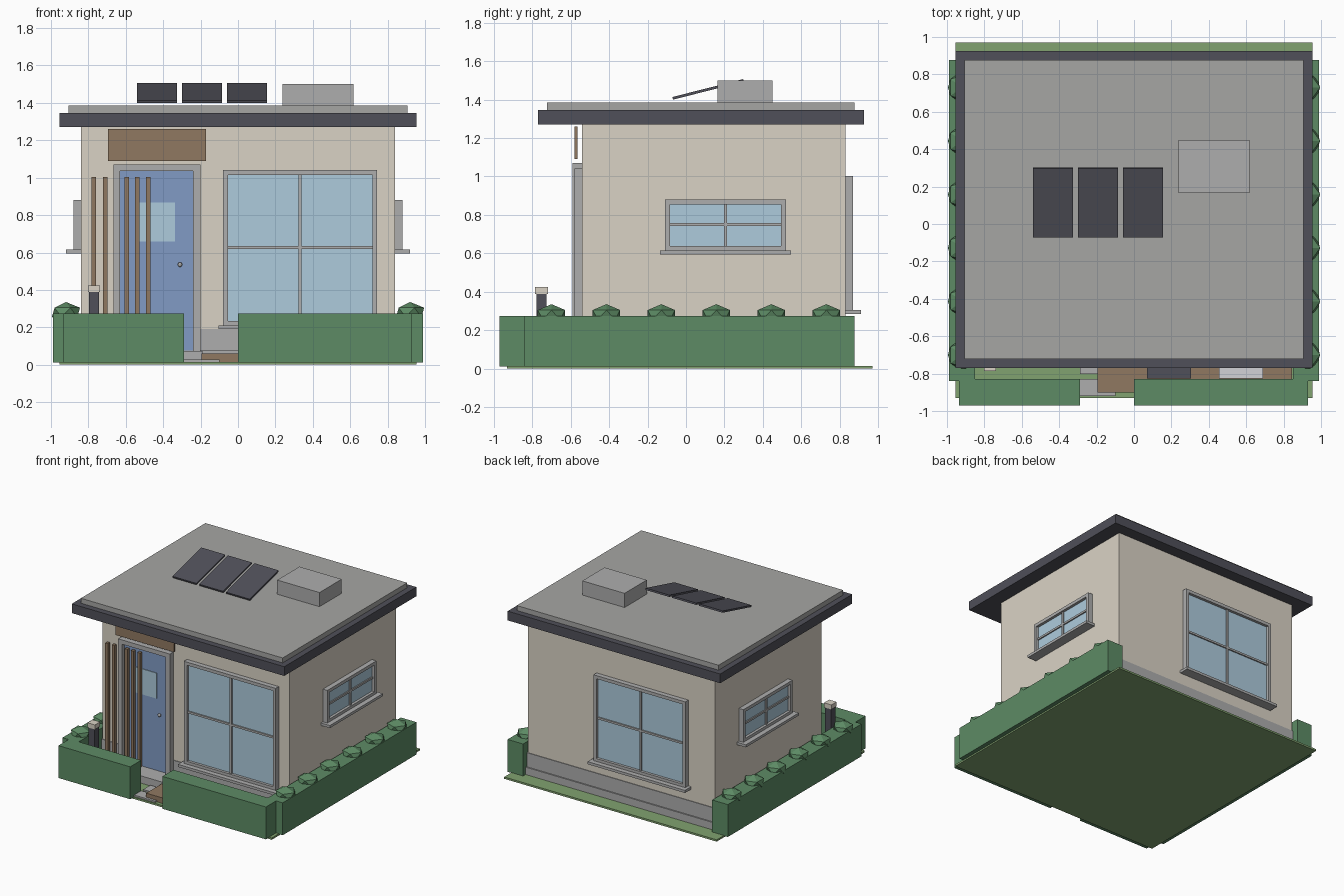
import bpy, bmesh, math
from mathutils import Matrix, Vector

if "Cube" in bpy.data.objects:
    bpy.data.objects.remove(bpy.data.objects["Cube"])


def material(name, r, g, b):
    m = bpy.data.materials.new(name)
    m.diffuse_color = (r, g, b, 1)
    m.use_nodes = True
    m.node_tree.nodes["Principled BSDF"].inputs["Base Color"].default_value = m.diffuse_color
    return m


WALL = material("cream", 0.70, 0.65, 0.56)
DARK = material("charcoal", 0.08, 0.08, 0.10)
ROOF = material("roof_grey", 0.38, 0.38, 0.37)
TRIM = material("trim_grey", 0.42, 0.42, 0.42)
GLASS = material("glass", 0.42, 0.60, 0.72)
DOOR = material("door_blue", 0.22, 0.33, 0.56)
WOOD = material("wood", 0.28, 0.19, 0.12)
HEDGE = material("hedge_green", 0.11, 0.26, 0.13)
GRASS = material("grass", 0.22, 0.36, 0.16)
LIGHT = material("light_grey", 0.65, 0.65, 0.68)


def finish(name, bm, mat):
    me = bpy.data.meshes.new(name)
    bm.to_mesh(me)
    bm.free()
    ob = bpy.data.objects.new(name, me)
    bpy.context.collection.objects.link(ob)
    me.materials.append(mat)
    return ob


def box(name, x, y, z, mat, place=None):
    """Box from (min, max) ranges, optionally moved by a matrix."""
    bm = bmesh.new()
    c = Vector([(a + b) / 2 for a, b in (x, y, z)])
    s = [abs(b - a) for a, b in (x, y, z)]
    bmesh.ops.create_cube(bm, size=1, matrix=Matrix.Translation(c) @ Matrix.Diagonal((*s, 1)))
    if place:
        bmesh.ops.transform(bm, matrix=place, verts=bm.verts)
    return finish(name, bm, mat)


def window(name, w, h, mid, place, sill_out=0.08):
    """Window on a wall facing -y: origin at bottom centre of the frame."""
    a, t = w / 2, 0.026
    box(name + "_glass", (-a + t, a - t), (-0.018, 0.01), (t, h - t), GLASS, place)
    for s in (-1, 1):
        box(name + "_jamb", (s * (a - t), s * a), (-0.04, 0.01), (0, h), TRIM, place)
    for nm, z in (("_bottom_rail", 0), ("_head", h - t)):
        box(name + nm, (-a + t, a - t), (-0.04, 0.01), (z, z + t), TRIM, place)
    box(name + "_mullion", (-0.008, 0.008), (-0.03, 0.01), (t, h - t), TRIM, place)
    box(name + "_transom", (-a + t, a - t), (-0.028, 0.01), (mid - 0.008, mid + 0.008), TRIM, place)
    box(name + "_sill", (-a - 0.025, a + 0.025), (-sill_out, 0.01), (-0.018, 0.003), TRIM, place)


def at(x, y, z, deg):
    return Matrix.Translation((x, y, z)) @ Matrix.Rotation(math.radians(deg), 4, 'Z')


# ground, foundation, walls
box("lawn", (-0.955, 0.955), (-0.93, 0.97), (0, 0.015), GRASS)
box("foundation_base", (-0.855, 0.855), (-0.555, 0.845), (0.01, 0.075), TRIM)
box("foundation", (-0.845, 0.845), (-0.545, 0.835), (0.07, 0.19), TRIM)
box("walls", (-0.84, 0.84), (-0.54, 0.83), (0.185, 1.28), WALL)

# roof with fascia, rooftop unit and tilted solar panels
box("roof_fascia", (-0.955, 0.955), (-0.77, 0.925), (1.27, 1.345), DARK)
box("roof_top", (-0.907, 0.907), (-0.722, 0.877), (1.34, 1.385), ROOF)
box("rooftop_unit", (0.237, 0.617), (0.165, 0.45), (1.38, 1.5), TRIM)
tilt = math.atan2(0.094, 0.37)
for i in range(3):
    place = Matrix.Translation((-0.432 + 0.24 * i, 0.115, 1.453)) @ Matrix.Rotation(tilt, 4, 'X')
    box("solar_panel", (-0.107, 0.107), (-0.19, 0.19), (-0.007, 0.007), DARK, place)

# windows on all four sides
window("front_window", 0.825, 0.832, 0.42, at(0.332, -0.54, 0.208, 0))
window("back_window", 0.825, 0.70, 0.35, at(-0.19, 0.83, 0.303, 180))
window("right_window", 0.63, 0.268, 0.138, at(0.84, 0.205, 0.612, 90))
window("left_window", 0.63, 0.268, 0.138, at(-0.84, 0.205, 0.612, -90))

# door with frame, pane and knob
box("door_panel", (-0.63, -0.24), (-0.557, -0.53), (0.075, 1.035), DOOR)
for x in ((-0.665, -0.63), (-0.24, -0.2)):
    box("door_jamb", x, (-0.59, -0.53), (0.07, 1.07), TRIM)
box("door_head", (-0.63, -0.24), (-0.59, -0.53), (1.035, 1.07), TRIM)
box("door_pane", (-0.53, -0.337), (-0.562, -0.55), (0.66, 0.867), GLASS)
bm = bmesh.new()
bmesh.ops.create_uvsphere(bm, u_segments=10, v_segments=6, radius=0.013,
                          matrix=Matrix.Translation((-0.31, -0.567, 0.535)))
finish("door_knob", bm, TRIM)

# timber board above the door and vertical screen slats
box("door_board", (-0.695, -0.17), (-0.581, -0.565), (1.09, 1.26), WOOD)
for x in (-0.77, -0.711, -0.595, -0.539, -0.48):
    box("screen_slat", (x - 0.012, x + 0.012), (-0.588, -0.562), (0.075, 1.005), WOOD)

# door step, path slabs, deck and low seating
box("door_step", (-0.68, -0.19), (-0.70, -0.545), (0.01, 0.074), TRIM)
for y in (-0.92, -0.803):
    box("path_slab", (-0.29, -0.1), (y, y + 0.092), (0.01, 0.027), TRIM)
box("deck", (-0.195, 0.845), (-0.9, -0.55), (0.012, 0.06), WOOD)
box("dark_seat", (0.07, 0.305), (-0.825, -0.62), (0.055, 0.15), DARK)
box("light_seat", (0.455, 0.69), (-0.825, -0.62), (0.055, 0.15), LIGHT)

# garden lamp
box("lamp_post", (-0.797, -0.743), (-0.779, -0.725), (0.01, 0.39), DARK)
box("lamp_cap", (-0.803, -0.737), (-0.785, -0.719), (0.388, 0.425), WALL)

# hedges with faceted bushes along both sides
box("front_hedge_left", (-0.935, -0.29), (-0.97, -0.83), (0.012, 0.275), HEDGE)
box("front_hedge_right", (0, 0.93), (-0.97, -0.83), (0.012, 0.275), HEDGE)
for s in (-1, 1):
    box("side_hedge", (s * 0.85, s * 0.99), (-0.84, 0.877), (0.012, 0.275), HEDGE)
    for i in range(6):
        bm = bmesh.new()
        place = Matrix.Translation((s * 0.92, -0.7 + 0.286 * i, 0.28)) @ Matrix.Diagonal((1, 1, 0.66, 1))
        bmesh.ops.create_icosphere(bm, subdivisions=1, radius=0.084, matrix=place)
        finish("hedge_bush", bm, HEDGE)
